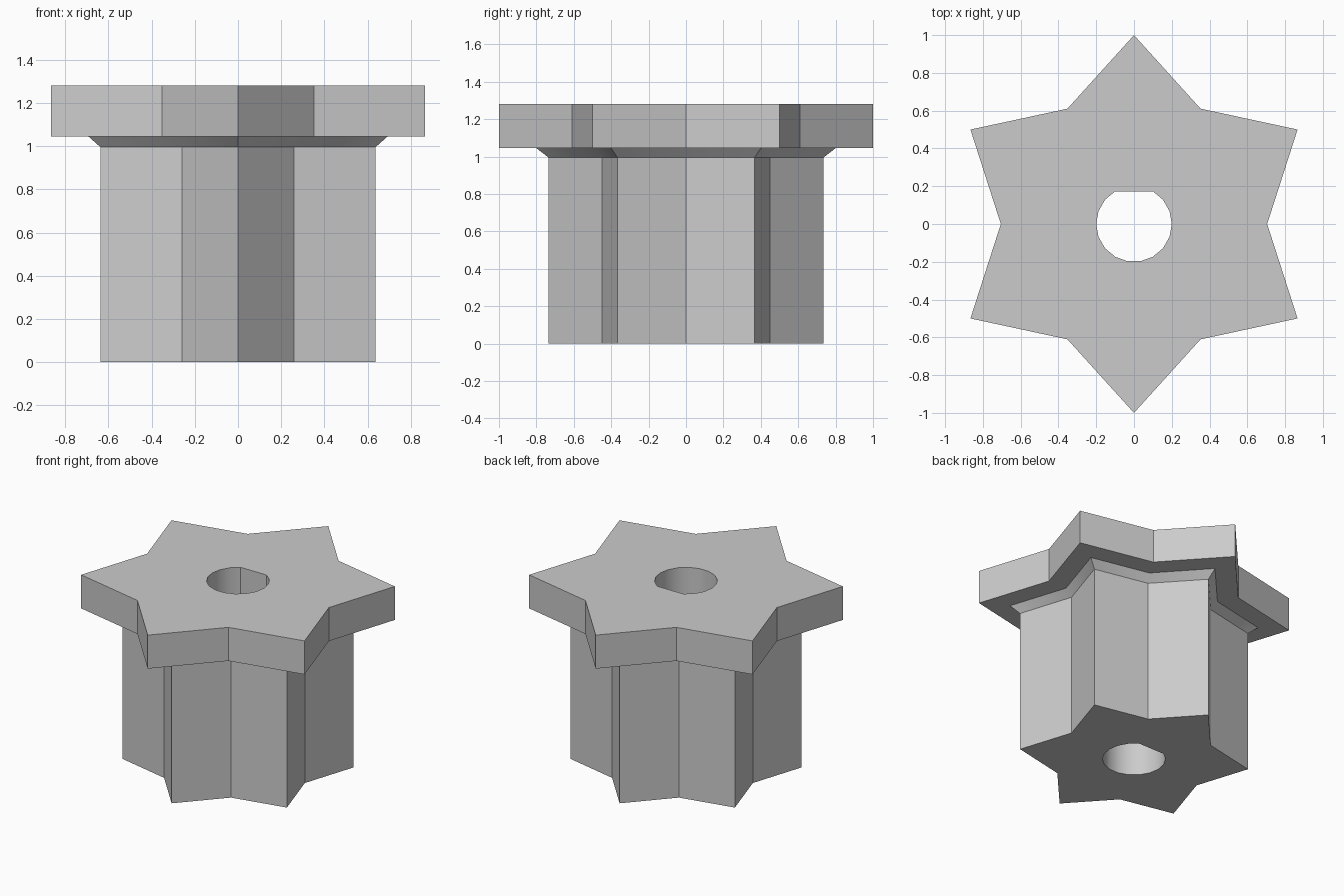
import bpy
import bmesh
from math import sin, cos, radians

cube = bpy.data.objects.get("Cube")
if cube:
    bpy.data.objects.remove(cube)

grey = bpy.data.materials.new("plain_grey")
grey.use_nodes = True
colour = (0.6, 0.6, 0.6, 1)
grey.diffuse_color = colour
grey.node_tree.nodes["Principled BSDF"].inputs["Base Color"].default_value = colour

bm = bmesh.new()


def add_ring(points, z):
    return [bm.verts.new((x, y, z)) for x, y in points]


def join(low, high):
    n = len(low)
    for i in range(n):
        j = (i + 1) % n
        bm.faces.new((low[i], low[j], high[j], high[i]))


def star(tip):
    """Six-pointed outline with notches at 0.705 of the tip radius."""
    result = []
    for i in range(12):
        r = tip if i % 2 else tip * 0.705
        a = radians(30 * i)
        result.append((r * cos(a), r * sin(a)))
    return result


def cap(outer, inner):
    edges = []
    for ring in (outer, inner):
        for i, v in enumerate(ring):
            edges.append(bm.edges.get((v, ring[(i + 1) % len(ring)])))
    bmesh.ops.triangle_fill(bm, use_beauty=True, edges=edges)


# Star sections: stem, flared collar, flange underside, flange rim
top = 1.28
sections = [(0.735, 0), (0.735, 0.995), (0.8, 1.045), (1, 1.045), (1, top)]
rings = [add_ring(star(r), z) for r, z in sections]
for low, high in zip(rings, rings[1:]):
    join(low, high)

# D-shaped through bore, flat towards the back
bore = [(0.2 * cos(radians(a)), 0.2 * sin(radians(a)))
        for a in range(0, 360, 20) if a not in (80, 100)]
bore_low, bore_high = add_ring(bore, 0), add_ring(bore, top)
join(bore_low, bore_high)

# End faces around the bore
cap(rings[0], bore_low)
cap(rings[-1], bore_high)
bmesh.ops.recalc_face_normals(bm, faces=bm.faces[:])

mesh = bpy.data.meshes.new("star_knob")
bm.to_mesh(mesh)
bm.free()
mesh.materials.append(grey)
knob = bpy.data.objects.new("star_knob", mesh)
bpy.context.collection.objects.link(knob)

# Smooth bore wall, sharp star edges
bpy.ops.object.select_all(action="DESELECT")
knob.select_set(True)
bpy.context.view_layer.objects.active = knob
bpy.ops.object.shade_smooth_by_angle(angle=radians(30))
